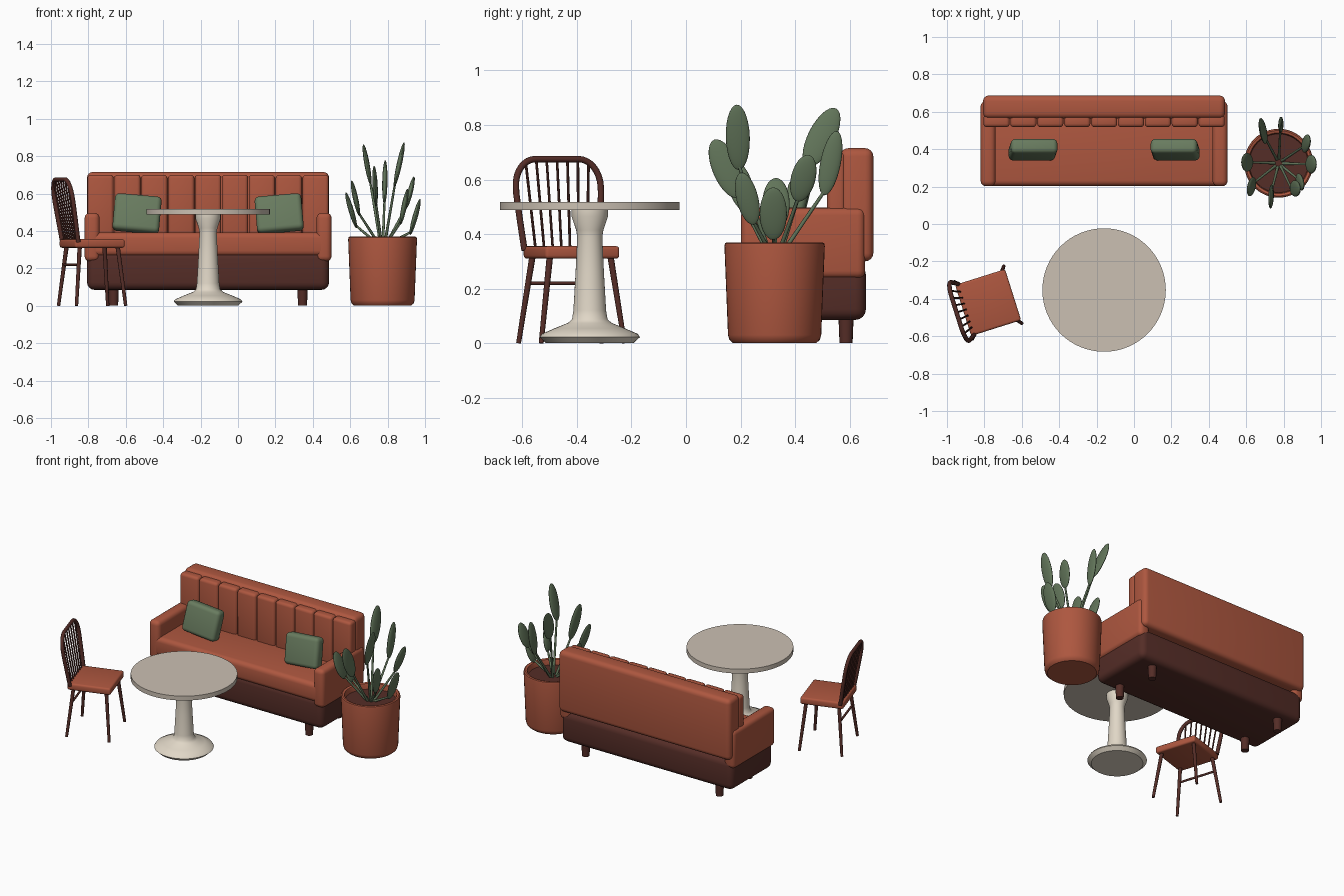
import bpy, math
from mathutils import Vector, Matrix

if "Cube" in bpy.data.objects:
    bpy.data.objects.remove(bpy.data.objects["Cube"])


def material(name, rgb):
    m = bpy.data.materials.new(name)
    m.diffuse_color = (*rgb, 1)
    m.use_nodes = True
    m.node_tree.nodes["Principled BSDF"].inputs["Base Color"].default_value = m.diffuse_color
    return m


TERRA = material("terracotta", (0.42, 0.095, 0.05))
DARK = material("dark_brown", (0.09, 0.026, 0.02))
GREEN = material("cushion_green", (0.14, 0.2, 0.115))
LEAF = material("leaf_green", (0.12, 0.175, 0.10))
CREAM = material("cream", (0.75, 0.68, 0.57))
STONE = material("stone", (0.6, 0.53, 0.45))


def finish(name, mat, smooth=40):
    ob = bpy.context.object
    ob.name = name
    ob.data.materials.append(mat)
    bpy.ops.object.shade_smooth_by_angle(angle=math.radians(smooth))
    return ob


def box(name, lo, hi, bevel, mat, segments=4):
    lo, hi = Vector(lo), Vector(hi)
    bpy.ops.mesh.primitive_cube_add(size=1, location=(lo + hi) / 2)
    bpy.context.object.scale = hi - lo
    bpy.ops.object.transform_apply(location=False, rotation=False, scale=True)
    ob = bpy.context.object
    mod = ob.modifiers.new("bevel", "BEVEL")
    mod.width, mod.segments = bevel, segments
    bpy.ops.object.modifier_apply(modifier="bevel")
    return finish(name, mat)


def rod(name, a, b, r1, r2, mat, sides=16):
    a, b = Vector(a), Vector(b)
    d = b - a
    bpy.ops.mesh.primitive_cone_add(vertices=sides, radius1=r1, radius2=r2, depth=d.length,
                                    location=(a + b) / 2,
                                    rotation=d.to_track_quat("Z", "Y").to_euler())
    return finish(name, mat)


def lathe(name, profile, centre, mat, n=48):
    # profile runs from axis to axis as (radius, height)
    verts, faces = [], []
    for r, z in profile:
        for i in range(n):
            a = 2 * math.pi * i / n
            verts.append((r * math.cos(a), r * math.sin(a), z))
    for k in range(len(profile) - 1):
        for i in range(n):
            j = (i + 1) % n
            faces.append((k * n + i, k * n + j, (k + 1) * n + j, (k + 1) * n + i))
    faces.append(tuple(reversed(range(n))))
    faces.append(tuple(range((len(profile) - 1) * n, len(profile) * n)))
    me = bpy.data.meshes.new(name)
    me.from_pydata(verts, [], faces)
    ob = bpy.data.objects.new(name, me)
    bpy.context.collection.objects.link(ob)
    ob.location = centre
    bpy.ops.object.select_all(action="DESELECT")
    ob.select_set(True)
    bpy.context.view_layer.objects.active = ob
    return finish(name, mat)


# ---- sofa ----
SX, L, R = -0.16, -0.807, 0.487
box("sofa_base", (L, 0.21, 0.085), (R, 0.66, 0.29), 0.04, DARK)
box("sofa_seat", (L + 0.015, 0.203, 0.265), (R - 0.015, 0.60, 0.392), 0.03, TERRA)
box("sofa_back", (L, 0.565, 0.30), (R, 0.687, 0.715), 0.03, TERRA)
w = (R - L) / 9
for i in range(9):
    box("back_channel", (L + i * w + 0.002, 0.518, 0.34), (L + (i + 1) * w - 0.002, 0.585, 0.70),
        0.018, TERRA, 3)
for s in (-1, 1):
    x0, x1 = sorted((SX + s * 0.58, SX + s * 0.66))
    box("sofa_arm", (x0, 0.202, 0.237), (x1, 0.657, 0.497), 0.028, TERRA)
    for y in (0.275, 0.587):
        rod("sofa_leg", (SX + s * 0.505, y, 0), (SX + s * 0.505, y, 0.1), 0.024, 0.028, DARK)
    # leaning cushion
    ob = box("cushion", (-0.125, -0.04, -0.1), (0.125, 0.04, 0.1), 0.025, GREEN)
    ob.location = (SX + s * 0.38, 0.397, 0.492)
    ob.rotation_euler = (math.radians(-14), math.radians(-5 * s), 0)

# ---- round table ----
TC = Vector((-0.16, -0.353, 0))
bpy.ops.mesh.primitive_cylinder_add(vertices=64, radius=0.33, depth=0.03, location=TC + Vector((0, 0, 0.503)))
finish("table_top", STONE)
lathe("table_pedestal", [(0.16, 0), (0.184, 0.022), (0.176, 0.034), (0.13, 0.054), (0.08, 0.074),
                         (0.065, 0.088), (0.06, 0.12), (0.052, 0.26), (0.046, 0.39), (0.05, 0.415),
                         (0.067, 0.465), (0.067, 0.49)], TC, CREAM)

# ---- chair, local x is forward ----
CH = Matrix.Translation((-0.78, -0.42, 0)) @ Matrix.Rotation(math.radians(17.5), 4, "Z")
seat = box("chair_seat", (-0.14, -0.143, 0.31), (0.14, 0.143, 0.356), 0.012, TERRA, 3)
seat.matrix_world = CH @ Matrix.Translation((0, 0, 0.333))
for sx in (-1, 1):
    for sy in (-1, 1):
        rod("chair_leg", CH @ Vector((sx * 0.138, sy * 0.16, 0)), CH @ Vector((sx * 0.105, sy * 0.115, 0.33)),
            0.009, 0.012, DARK, 12)
rod("chair_stretcher", CH @ Vector((-0.116, -0.13, 0.22)), CH @ Vector((-0.116, 0.13, 0.22)),
    0.007, 0.007, DARK, 12)


def lean(z):
    return -0.122 - 0.055 * (z - 0.34) / 0.335


# bent hoop of the chair back
half = [(0.142, 0.34), (0.155, 0.46), (0.163, 0.55)]
half += [(0.083 + 0.08 * math.cos(a), 0.575 + 0.1 * math.sin(a))
         for a in (math.pi / 2 * k / 8 for k in range(9))]
pts = half + [(-v, z) for v, z in reversed(half)]
cu = bpy.data.curves.new("chair_hoop", "CURVE")
cu.dimensions, cu.bevel_depth, cu.bevel_resolution, cu.use_fill_caps = "3D", 0.012, 3, True
sp = cu.splines.new("POLY")
sp.points.add(len(pts) - 1)
for p, (v, z) in zip(sp.points, pts):
    p.co = (lean(z), v, z, 1)
    p.co = (*(CH @ Vector((lean(z), v, z))), 1)
sp.use_smooth = True
hoop = bpy.data.objects.new("chair_hoop", cu)
cu.materials.append(DARK)
bpy.context.collection.objects.link(hoop)
for i in range(-3, 4):
    top = 0.672 - (0.02 if abs(i) == 3 else 0)
    rod("chair_spindle", CH @ Vector((lean(0.34), i * 0.033, 0.34)), CH @ Vector((lean(top), i * 0.04, top)),
        0.005, 0.005, DARK, 8)

# ---- potted plant ----
PC = Vector((0.773, 0.325, 0))
lathe("plant_pot", [(0.152, 0), (0.166, 0.012), (0.171, 0.03), (0.184, 0.355), (0.182, 0.366), (0.175, 0.37),
                    (0.162, 0.366), (0.158, 0.355), (0.156, 0.32)], PC, TERRA)
bpy.ops.mesh.primitive_cylinder_add(vertices=48, radius=0.157, depth=0.02, location=PC + Vector((0, 0, 0.32)))
finish("soil", DARK)

# leaf centre, outward lean, length, width
leaves = [((0.605, 0.33, 0.51), (-0.30, 0.0), 0.20, 0.10),
          ((0.690, 0.497, 0.755), (-0.18, 0.5), 0.24, 0.10),
          ((0.785, 0.53, 0.66), (0.02, 0.2), 0.24, 0.075),
          ((0.920, 0.43, 0.605), (0.25, 0.25), 0.18, 0.09),
          ((0.947, 0.32, 0.475), (0.28, 0.0), 0.20, 0.10),
          ((0.888, 0.225, 0.53), (0.2, -0.25), 0.20, 0.08),
          ((0.862, 0.19, 0.755), (0.22, -0.03), 0.245, 0.088),
          ((0.733, 0.147, 0.64), (-0.05, -0.42), 0.23, 0.10),
          ((0.628, 0.2, 0.575), (-0.22, -0.3), 0.20, 0.09)]
for c, (dx, dy), length, width in leaves:
    c = Vector(c)
    a = Vector((dx, dy, 1)).normalized()
    y = Vector((0, 1, 0))
    y = (y - a * y.dot(a)).normalized()
    rot = Matrix((y.cross(a), y, a)).transposed().to_4x4()
    bpy.ops.mesh.primitive_uv_sphere_add(segments=24, ring_count=14, radius=1)
    ob = finish("leaf", LEAF, 60)
    ob.matrix_world = Matrix.Translation(c) @ rot @ Matrix.Diagonal((0.014, width / 2, length / 2, 1))
    root = Vector((PC.x, PC.y, 0.325)) + Vector((c.x - PC.x, c.y - PC.y, 0)) * 0.12
    rod("leaf_stem", root, c - a * length * 0.42, 0.008, 0.006, LEAF, 10)
